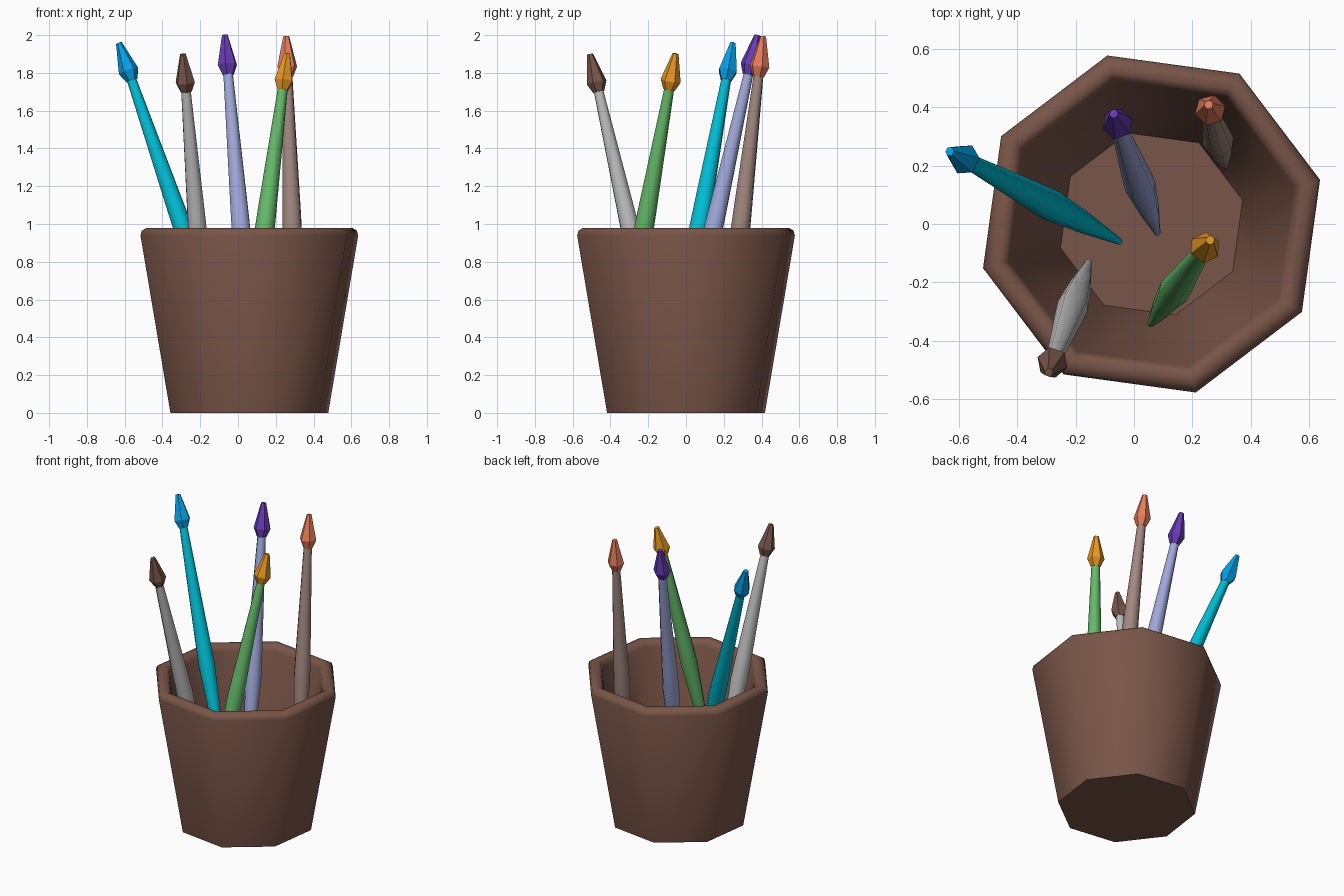
import bpy, bmesh, math
from mathutils import Vector

if "Cube" in bpy.data.objects:
    bpy.data.objects.remove(bpy.data.objects["Cube"])


def material(name, hexcode):
    """Flat colour from an sRGB hex code."""
    lin = []
    for i in (0, 2, 4):
        c = int(hexcode[i:i + 2], 16) / 255
        lin.append(c / 12.92 if c <= 0.04045 else ((c + 0.055) / 1.055) ** 2.4)
    m = bpy.data.materials.new(name)
    m.diffuse_color = (*lin, 1)
    m.use_nodes = True
    m.node_tree.nodes["Principled BSDF"].inputs["Base Color"].default_value = m.diffuse_color
    return m


def lathe(name, profile, sides, mat, phase=0.0, smooth=None):
    """Turn (radius, height) points around z; both ends are capped."""
    bm = bmesh.new()
    rings = []
    for r, z in profile:
        rings.append([bm.verts.new((r * math.cos(phase + math.tau * i / sides),
                                    r * math.sin(phase + math.tau * i / sides), z))
                      for i in range(sides)])
    for a, b in zip(rings, rings[1:]):
        for i in range(sides):
            j = (i + 1) % sides
            bm.faces.new((a[i], a[j], b[j], b[i]))
    bm.faces.new(rings[0][::-1])
    bm.faces.new(rings[-1])
    bmesh.ops.recalc_face_normals(bm, faces=bm.faces)
    me = bpy.data.meshes.new(name)
    bm.to_mesh(me)
    bm.free()
    me.materials.append(mat)
    ob = bpy.data.objects.new(name, me)
    bpy.context.collection.objects.link(ob)
    if smooth:
        bpy.ops.object.select_all(action='DESELECT')
        ob.select_set(True)
        bpy.context.view_layer.objects.active = ob
        bpy.ops.object.shade_smooth_by_angle(angle=math.radians(smooth))
    return ob


brown = material("brown", "795548")

# Octagonal pot: outer wall, rounded rim, inner wall, floor
pot = lathe("pot", [(0.432, 0), (0.596, 0.94), (0.588, 0.965), (0.562, 0.98),
                    (0.535, 0.98), (0.514, 0.965), (0.505, 0.94), (0.322, 0.09)],
            8, brown, math.radians(14.7), 50)
pot.location.x = 0.06

# Brushes: name, handle colour, tip colour, handle bottom, handle top, tip end
brushes = [
    ("left", material("teal", "00BCD4"), material("blue", "03A9F4"),
     (-0.05, -0.06, 0.28), (-0.562, 0.212, 1.76), (-0.625, 0.245, 1.96)),
    ("front_left", material("grey", "BDBDBD"), brown,
     (-0.155, -0.13, 0.25), (-0.275, -0.462, 1.70), (-0.29, -0.505, 1.90)),
    ("middle", material("lavender", "9FA8DA"), material("purple", "673AB7"),
     (0.08, -0.03, 0.20), (-0.052, 0.33, 1.79), (-0.07, 0.38, 2.0)),
    ("front_right", material("green", "66BB6A"), material("orange", "FFA726"),
     (0.055, -0.345, 0.30), (0.236, -0.09, 1.71), (0.254, -0.068, 1.905)),
    ("back_right", material("tan", "A1887F"), material("coral", "FF8A65"),
     (0.31, 0.20, 0.22), (0.262, 0.383, 1.78), (0.25, 0.40, 1.995)),
]

for name, handle_mat, tip_mat, lo, hi, end in brushes:
    lo, hi, end = Vector(lo), Vector(hi), Vector(end)
    turn = (hi - lo).to_track_quat('Z', 'Y')
    n, t = (hi - lo).length, (end - hi).length
    # Tapered handle, thickest near the middle
    handle = lathe(name + "_handle", [(0.011, 0), (0.036, 0.22 * n), (0.054, 0.45 * n),
                                      (0.050, 0.55 * n), (0.027, n)],
                   8, handle_mat, 0, 50)
    # Faceted bristle tip
    tip = lathe(name + "_tip", [(0.031, 0), (0.054, 0.25 * t), (0.016, t)], 6, tip_mat)
    for ob, at in ((handle, lo), (tip, hi)):
        ob.rotation_mode = 'QUATERNION'
        ob.rotation_quaternion = turn
        ob.location = at
